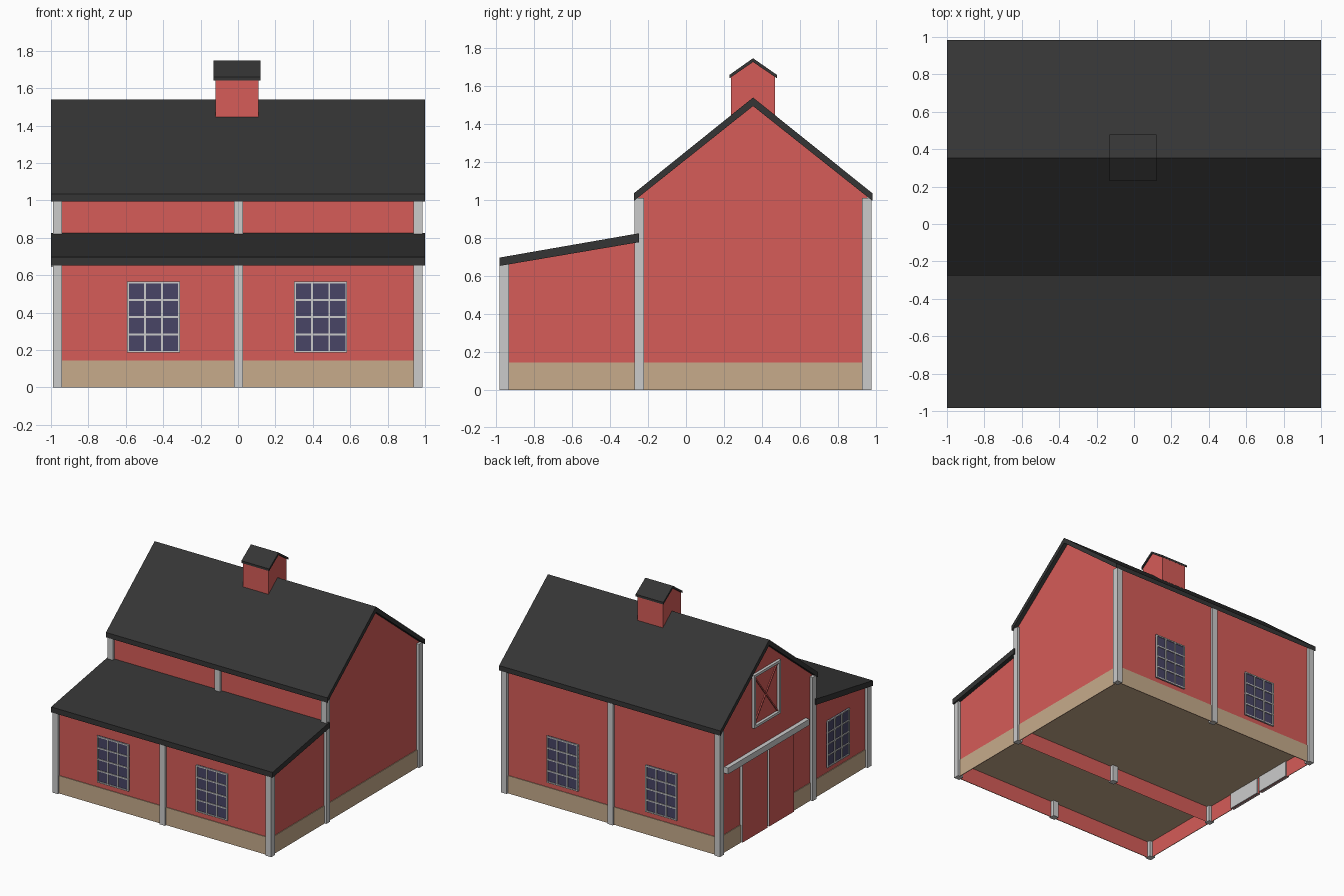
import bpy, bmesh
from mathutils import Matrix, Vector
from math import pi

if "Cube" in bpy.data.objects:
    bpy.data.objects.remove(bpy.data.objects["Cube"])


def material(name, r, g, b):
    m = bpy.data.materials.new(name)
    m.diffuse_color = (r, g, b, 1)
    m.use_nodes = True
    m.node_tree.nodes["Principled BSDF"].inputs["Base Color"].default_value = m.diffuse_color
    return m


RED = material("barn_red", 0.67, 0.107, 0.098)
TAN = material("stone_tan", 0.57, 0.41, 0.26)
DARK = material("roof_dark", 0.035, 0.035, 0.035)
GLASS = material("glass_blue", 0.065, 0.06, 0.133)


def finish(name, bm, mat=None):
    me = bpy.data.meshes.new(name)
    bm.to_mesh(me)
    bm.free()
    ob = bpy.data.objects.new(name, me)
    bpy.context.collection.objects.link(ob)
    if mat:
        me.materials.append(mat)
    return ob


def add_box(bm, lo, hi, turn=Matrix()):
    lo, hi = Vector(lo), Vector(hi)
    s = hi - lo
    mat = turn @ Matrix.Translation((lo + hi) / 2) @ Matrix.Diagonal((*s, 1))
    bmesh.ops.create_cube(bm, size=1, matrix=mat)


def box(name, lo, hi, mat=None):
    bm = bmesh.new()
    add_box(bm, lo, hi)
    return finish(name, bm, mat)


def prism(name, pts, x0, x1, mat, skip=()):
    """Extrude a (y, z) profile along x, leaving out the skipped edges."""
    bm = bmesh.new()
    a = [bm.verts.new((x0, y, z)) for y, z in pts]
    b = [bm.verts.new((x1, y, z)) for y, z in pts]
    n = len(pts)
    bm.faces.new(a[::-1])
    bm.faces.new(b)
    for i in range(n):
        if i not in skip:
            j = (i + 1) % n
            bm.faces.new((a[i], a[j], b[j], b[i]))
    # counter-clockwise profiles seen from +x give outward normals
    bmesh.ops.reverse_faces(bm, faces=[f for f in bm.faces if f.verts[0] in a and f.verts[-1] in b])
    return finish(name, bm, mat)


W = 0.965                                   # wall half width
YF, YM, YB, YR = -0.96, -0.25, 0.955, 0.353  # wall lines and ridge

# Wall shells, open underneath
prism("main_walls", [(YM, 0), (YB, 0), (YB, 1.025), (YR, 1.51), (YM, 1.025)], -W, W, RED, (0,))
prism("lean_to_walls", [(YF, 0), (YM, 0), (YM, 0.795), (YF, 0.675)], -W, W, RED, (0, 1))

# Raised floors
box("main_floor", (-W + .002, YM + .002, 0.135), (W - .002, YB - .002, 0.142), TAN)
box("lean_to_floor", (-W + .002, YF + .002, 0.135), (W - .002, YM - .002, 0.142), TAN)

# Foundation bands on the outside of the walls
G, T, H = 0.001, 0.006, 0.145
box("front_foundation", (-W, YF - T, 0), (W, YF - G, H), TAN)
box("back_foundation", (-W, YB + G, 0), (W, YB + T, H), TAN)
box("right_foundation", (W + G, YF, 0), (W + T, YB, H), TAN)
for i, (y0, y1) in enumerate([(YF, 0.02), (0.68, YB)]):
    box(f"left_foundation_{i}", (-W - T, y0, 0), (-W - G, y1, H), TAN)

# Roofs
prism("main_roof", [(-0.275, 0.995), (YR, 1.495), (0.983, 0.995), (0.983, 1.035),
                    (YR, 1.54), (-0.275, 1.035)], -1, 1, DARK)
prism("lean_to_roof", [(-0.983, 0.653), (-0.248, 0.778), (-0.248, 0.825), (-0.983, 0.697)], -1, 1, DARK)

# Cupola
prism("cupola", [(0.237, 1.4), (0.47, 1.4), (0.47, 1.65), (YR, 1.73), (0.237, 1.65)],
      -0.12, 0.11, RED)
prism("cupola_roof", [(0.23, 1.642), (YR, 1.727), (0.478, 1.642), (0.478, 1.66),
                      (YR, 1.747), (0.23, 1.66)], -0.13, 0.12, DARK)

# Posts
P = 0.025
for row, y, top in [("front", -0.956, 0.665), ("middle", -0.245, 1.01), ("back", 0.951, 1.01)]:
    for side, x in [("left", -0.965), ("centre", 0.003), ("right", 0.962)]:
        box(f"{row}_{side}_post", (x - P, y - P, 0), (x + P, y + P, top))


# Windows: 3 x 4 panes, built facing -y then turned into place
def window(name, loc, angle):
    turn = Matrix.Translation(loc) @ Matrix.Rotation(angle, 4, "Z")
    w, h, t = 0.142, 0.19, 0.005
    bm = bmesh.new()
    add_box(bm, (-w, -0.006, -h), (w, 0.002, h), turn)
    finish(name + "_glass", bm, GLASS)
    bm = bmesh.new()
    for i in range(4):
        x = -w + t + i * (2 * w - 2 * t) / 3
        add_box(bm, (x - t, -0.014, -h), (x + t, 0.002, h), turn)
    for i in range(5):
        z = -h + t + i * (2 * h - 2 * t) / 4
        add_box(bm, (-w, -0.013, z - t), (w, 0.002, z + t), turn)
    finish(name + "_frame", bm)


ZW = 0.376
for side, x in [("left", -0.452), ("right", 0.442)]:
    window(f"front_{side}_window", (x, YF, ZW), 0)
    window(f"back_{side}_window", (x, YB, ZW), pi)
window("lean_to_side_window", (-W, -0.575, ZW), -pi / 2)

# Sliding doors with pale edges and red faces, hung from a rail
for i, (y0, y1) in enumerate([(0.02, 0.335), (0.36, 0.68)]):
    box(f"door_{i}", (-0.985, y0, 0.005), (-0.955, y1, 0.65))
    box(f"door_face_{i}", (-0.988, y0, 0.005), (-0.9855, y1, 0.65), RED)
box("door_rail", (-1.0, -0.165, 0.645), (-W, 0.885, 0.695))

# Loft hatch: frame and crossed braces on the left gable
bm = bmesh.new()
y0, y1, z0, z1, t = 0.185, 0.525, 0.875, 1.31, 0.02
for lo, hi in [((y0, z0), (y0 + t, z1)), ((y1 - t, z0), (y1, z1)),
               ((y0, z0), (y1, z0 + t)), ((y0, z1 - t), (y1, z1))]:
    add_box(bm, (-0.988, *lo), (-W, *hi))
finish("hatch_frame", bm)
bm = bmesh.new()
d = Vector((0, y1 - y0 - t, z1 - z0 - t))
for s in (1, -1):
    turn = Matrix.Translation((-0.969, (y0 + y1) / 2, (z0 + z1) / 2)) @ \
        Vector((0, s * d.y, d.z)).to_track_quat("Z", "X").to_matrix().to_4x4()
    h = d.length / 2
    add_box(bm, (-0.005, -0.005, -h), (0.005, 0.005, h), turn)
finish("hatch_braces", bm, RED)

# Consistent outward normals
for ob in bpy.context.collection.objects:
    bm = bmesh.new()
    bm.from_mesh(ob.data)
    bmesh.ops.recalc_face_normals(bm, faces=bm.faces)
    bm.to_mesh(ob.data)
    bm.free()
